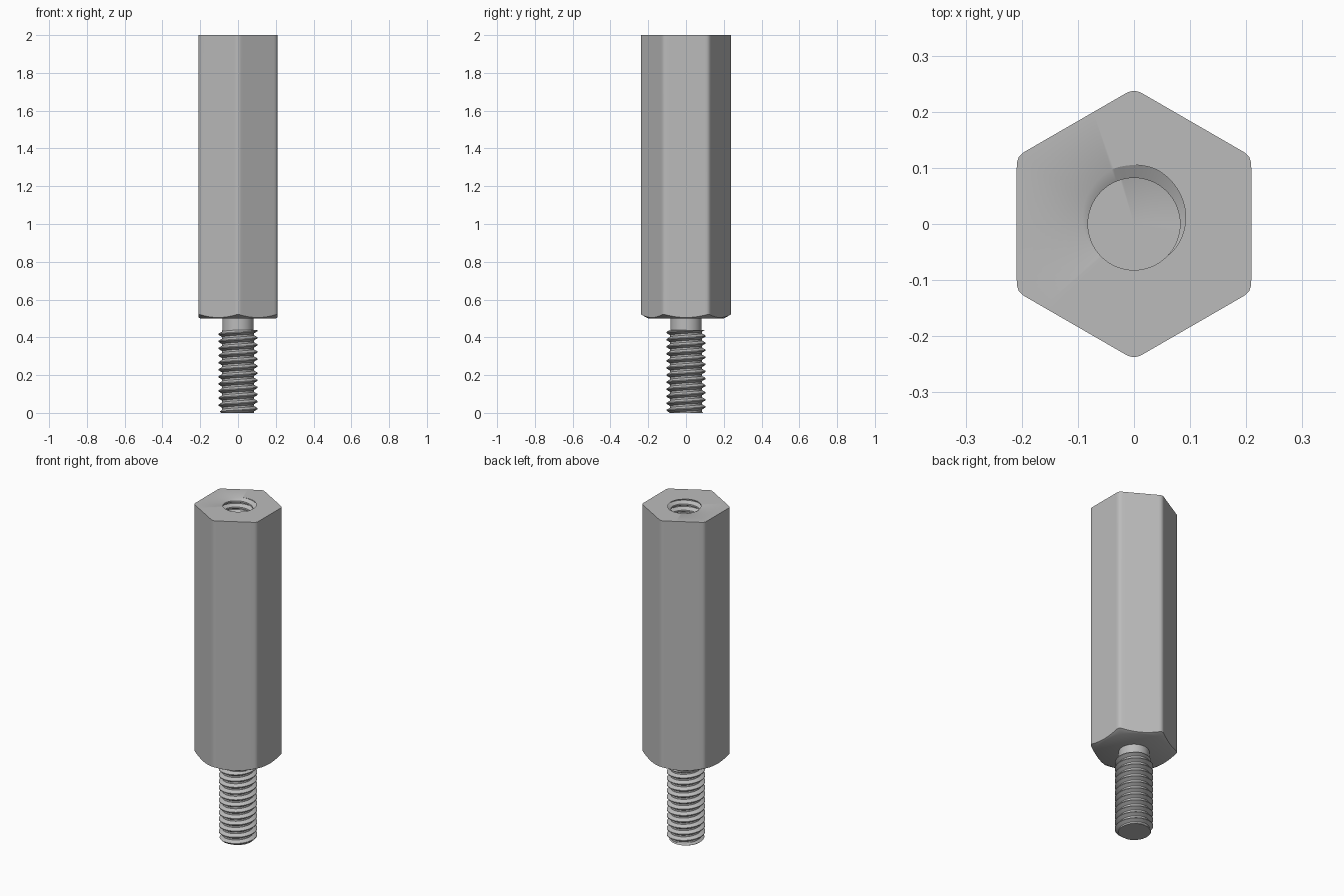
import bpy, bmesh, math
from mathutils import Vector

cube = bpy.data.objects.get("Cube")
if cube:
    bpy.data.objects.remove(cube)

COLS = 144
PITCH = 0.0375
ANGLES = [2 * math.pi * j / COLS for j in range(COLS + 1)]

steel = bpy.data.materials.new("grey steel")
steel.use_nodes = True
STEEL = (0.5, 0.5, 0.5, 1)
steel.diffuse_color = STEEL
steel.node_tree.nodes["Principled BSDF"].inputs["Base Color"].default_value = STEEL


def point(r, angle, z):
    return Vector((r * math.cos(angle), r * math.sin(angle), z))


def ring(radius, z):
    return [point(radius, a, z) for a in ANGLES]


def hex_radius(angle, apothem=0.209, fillet=0.025):
    """Radius of a hexagon with rounded corners, one corner on +y."""
    sixth = math.pi / 6
    off = abs((angle - math.pi / 2 + sixth) % (2 * sixth) - sixth)
    d = (apothem - fillet) / math.cos(sixth)
    tangent = math.atan2(fillet * math.sin(sixth), d + fillet * math.cos(sixth))
    if off < tangent:
        return d * math.cos(off) + math.sqrt(fillet ** 2 - (d * math.sin(off)) ** 2)
    return apothem / math.cos(sixth - off)


def thread_rows(low, high, valley, ridge, ridge_z, ridge_angle, limit=None):
    """Rows of a right-handed helical thread, cut flat at low and high."""
    def radius(angle, z):
        # distance from the middle of the ridge, in turns
        u = (z - ridge_z) / PITCH - (angle - ridge_angle) / (2 * math.pi)
        dist = abs((u + 0.5) % 1 - 0.5)
        t = min(max((dist - 1 / 16) / (5 / 16), 0), 1)
        r = ridge + (valley - ridge) * t
        return min(r, limit(z)) if limit else r

    rows = []
    turns = math.ceil((high - low) / PITCH) + 3
    for k in range(-turns, turns):
        for b in (-3 / 8, -1 / 16, 1 / 16, 3 / 8):
            row = []
            for a in ANGLES:
                z = ridge_z + PITCH * (k + b + (a - ridge_angle) / (2 * math.pi))
                z = min(max(z, low), high)
                row.append(point(radius(a, z), a, z))
            rows.append(row)
    # keep one fully cut row at each end
    eps = 1e-6
    first = max(i for i, r in enumerate(rows) if all(p.z < low + eps for p in r))
    last = min(i for i, r in enumerate(rows) if all(p.z > high - eps for p in r))
    return rows[first:last + 1]


def skin(name, rows):
    """Join successive rows of points into one closed surface."""
    bm = bmesh.new()
    grid = [[bm.verts.new(p) for p in row] for row in rows]
    for lower, upper in zip(grid, grid[1:]):
        for j in range(COLS):
            bm.faces.new((lower[j], lower[j + 1], upper[j + 1], upper[j]))
    bmesh.ops.remove_doubles(bm, verts=bm.verts, dist=1e-5)
    bmesh.ops.recalc_face_normals(bm, faces=bm.faces)
    mesh = bpy.data.meshes.new(name)
    bm.to_mesh(mesh)
    bm.free()
    mesh.materials.append(steel)
    obj = bpy.data.objects.new(name, mesh)
    bpy.context.collection.objects.link(obj)
    bpy.ops.object.select_all(action="DESELECT")
    obj.select_set(True)
    bpy.context.view_layer.objects.active = obj
    bpy.ops.object.shade_smooth_by_angle(angle=math.radians(30))


# Hexagonal body: chamfered underside, flat top and threaded blind hole
BASE, TOP, FLOOR = 0.5, 2.0, 1.5
chamfer = [point(hex_radius(a), a, BASE + 0.55 * (hex_radius(a) - 0.2)) for a in ANGLES]
rim = [point(hex_radius(a), a, TOP) for a in ANGLES]
hole = thread_rows(FLOOR, TOP, 0.082, 0.105, TOP, math.pi / 2)
skin("hex_body", [ring(0, BASE), ring(0.2, BASE), chamfer, rim]
     + hole[::-1] + [ring(0, FLOOR)])

# Threaded stud: bevelled tip, external thread and plain neck
NECK = 0.44
stud = thread_rows(0, NECK, 0.084, 0.104, 0.435, 0, lambda z: 0.09 + z)
skin("threaded_stud", [ring(0, 0)] + stud
     + [ring(0.083, NECK), ring(0.083, BASE + 0.02), ring(0, BASE + 0.02)])
